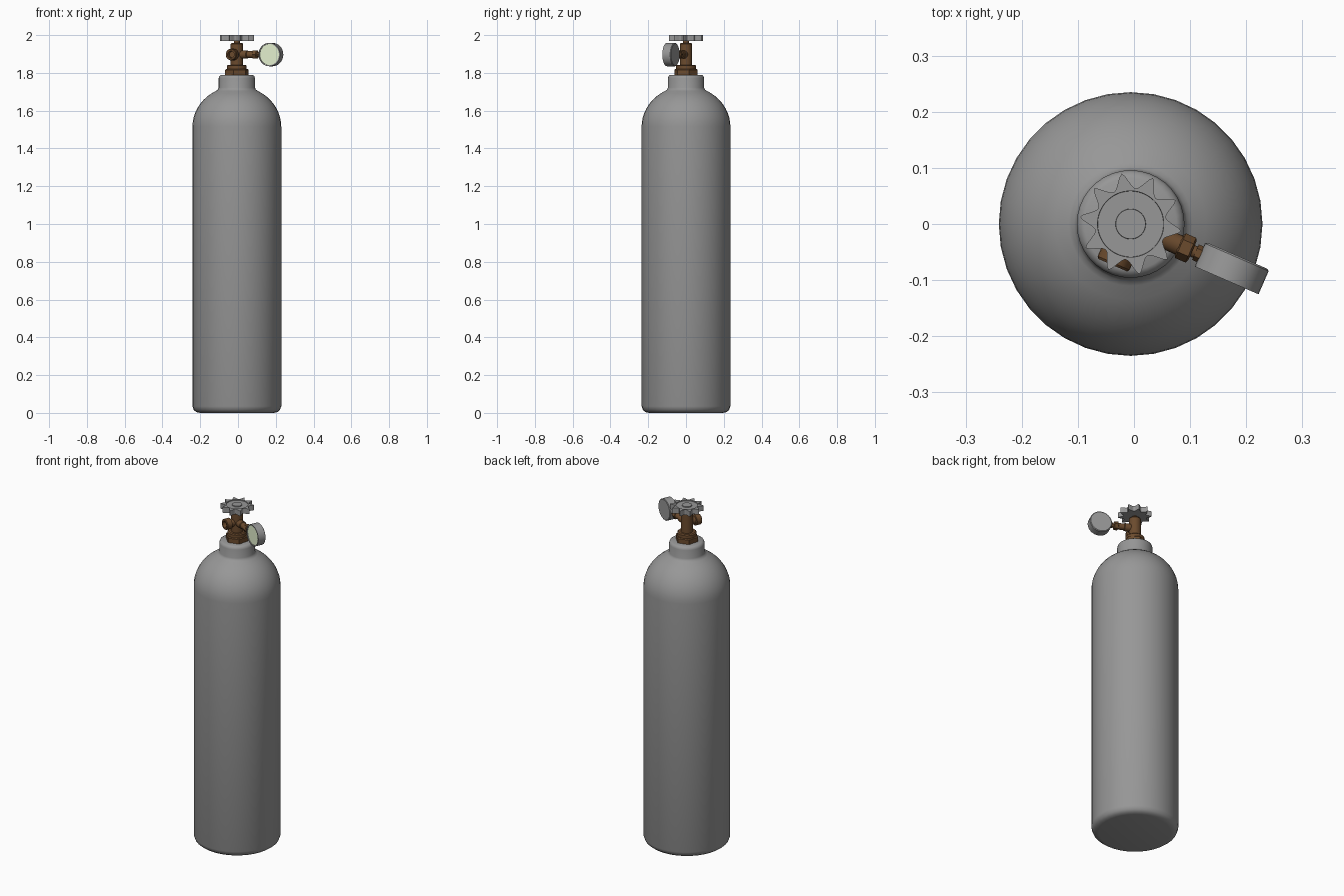
import bpy, bmesh, math
from mathutils import Matrix, Vector

if "Cube" in bpy.data.objects:
    bpy.data.objects.remove(bpy.data.objects["Cube"])

CX = -0.006            # cylinder axis
ZP = 1.897             # height of the side ports
ANG = math.radians(-23.5)


def material(name, rgb):
    m = bpy.data.materials.new(name)
    m.diffuse_color = (*rgb, 1)
    m.use_nodes = True
    m.node_tree.nodes["Principled BSDF"].inputs["Base Color"].default_value = m.diffuse_color
    return m


steel = material("steel", (0.31, 0.31, 0.31))
brass = material("brass", (0.147, 0.07, 0.027))
dial = material("dial", (0.78, 0.88, 0.63))


def finish(name, bm, matrix, mat=steel, angle=35):
    bmesh.ops.remove_doubles(bm, verts=bm.verts, dist=1e-6)
    bmesh.ops.recalc_face_normals(bm, faces=bm.faces)
    me = bpy.data.meshes.new(name)
    bm.to_mesh(me)
    bm.free()
    ob = bpy.data.objects.new(name, me)
    bpy.context.collection.objects.link(ob)
    ob.matrix_world = matrix
    me.materials.append(mat)
    bpy.ops.object.select_all(action='DESELECT')
    ob.select_set(True)
    bpy.context.view_layer.objects.active = ob
    bpy.ops.object.shade_smooth_by_angle(angle=math.radians(angle))
    return ob


def lathe(name, profile, matrix, n=32, mat=steel, angle=35):
    """Revolve (radius, height) points about local z and cap both ends."""
    bm = bmesh.new()
    rings = []
    for r, z in profile:
        rings.append([bm.verts.new((r * math.cos(2 * math.pi * i / n),
                                    r * math.sin(2 * math.pi * i / n), z)) for i in range(n)])
    for a, b in zip(rings, rings[1:]):
        for i in range(n):
            j = (i + 1) % n
            bm.faces.new((a[i], a[j], b[j], b[i]))
    bm.faces.new(rings[0][::-1])
    bm.faces.new(rings[-1])
    return finish(name, bm, matrix, mat, angle)


axis = Matrix.Translation((CX, 0, 0))


def sideways(angle, dist=0):
    """Local z points outward horizontally at the given angle."""
    d = Vector((math.cos(angle), math.sin(angle), 0))
    rot = d.to_track_quat('Z', 'Y').to_matrix().to_4x4()
    return Matrix.Translation(Vector((CX, 0, ZP)) + d * dist) @ rot


# Tank: rounded foot, straight wall, domed shoulder, collar
tank = [(0.195, 0.0), (0.214, 0.004), (0.228, 0.015), (0.235, 0.035)]
for k in range(10):
    t = math.radians(62 * k / 9)
    tank.append((0.235 * math.cos(t), 1.515 + 0.215 * math.sin(t)))
tank += [(0.101, 1.711), (0.096, 1.722), (0.096, 1.772), (0.092, 1.784),
         (0.082, 1.79), (0.02, 1.79)]
lathe("tank", tank, axis, 36, angle=50)

# Valve base: hex nut with a ring above it
turned = axis @ Matrix.Rotation(math.radians(15), 4, 'Z')
lathe("valve_base_nut", [(0.064, 1.785), (0.064, 1.816), (0.058, 1.821)], turned, 6, brass, 20)
lathe("valve_base_ring", [(0.052, 1.815), (0.052, 1.838), (0.046, 1.843)], axis, 24, brass)

# Valve body and spindle
lathe("valve_body", [(0.033, 1.835), (0.033, 1.952), (0.029, 1.957)], axis, 24, brass)
lathe("valve_spindle", [(0.016, 1.95), (0.016, 1.98)], axis, 16, brass)

# Outlet port, open at its end
lathe("outlet_port", [(0.022, 0), (0.022, 0.045), (0.031, 0.047), (0.031, 0.076), (0.028, 0.08),
                      (0.019, 0.08), (0.017, 0.06)], sideways(ANG - math.pi / 2), 20, brass)

# Gauge pipe and nuts
g = sideways(ANG)
lathe("gauge_pipe", [(0.022, 0), (0.022, 0.06), (0.018, 0.063), (0.018, 0.095),
                     (0.011, 0.097), (0.011, 0.15)], g, 20, brass)
lathe("gauge_nut", [(0.018, 0.094), (0.024, 0.097), (0.024, 0.117), (0.018, 0.12)], g, 6, brass, 20)
lathe("gauge_collar", [(0.015, 0.126), (0.015, 0.145)], g, 6, brass, 20)

# Pressure gauge: casing with a rim and a recessed dial, facing the front
centre = Vector((CX, 0, ZP)) + Vector((math.cos(ANG), math.sin(ANG), 0)) * 0.197
face = sideways(ANG - math.pi / 2)
face.translation = centre
lathe("gauge_casing", [(0.058, -0.024), (0.062, -0.021), (0.062, 0.024), (0.056, 0.024),
                       (0.056, 0.017)], face, 32)
lathe("gauge_dial", [(0.0558, 0.016), (0.0558, 0.0195)], face, 32, dial)

# Handwheel: ten points with round scoops between, shallow dished top and a hub
bm = bmesh.new()
outline = []
N, STEPS = 10, 12
for i in range(N * STEPS):
    u = (i % STEPS) / STEPS
    r = min(0.091, 0.064 + 0.03 * (1 - math.sin(math.pi * u)))
    a = math.radians(100) + 2 * math.pi * i / (N * STEPS)
    outline.append((r * math.cos(a), r * math.sin(a)))


def ring(z, radius=None):
    out = []
    for x, y in outline:
        s = 1 if radius is None else radius / math.hypot(x, y)
        out.append(bm.verts.new((x * s, y * s, z)))
    return out


rings = [ring(1.969, 0.025), ring(1.969), ring(2.0), ring(2.0, 0.059), ring(1.995, 0.0585),
         ring(1.995, 0.027), ring(2.0, 0.0265)]
for a, b in zip(rings, rings[1:]):
    for i in range(len(a)):
        j = (i + 1) % len(a)
        bm.faces.new((a[i], a[j], b[j], b[i]))
bm.faces.new(rings[0][::-1])
bm.faces.new(rings[-1])
finish("handwheel", bm, axis)
